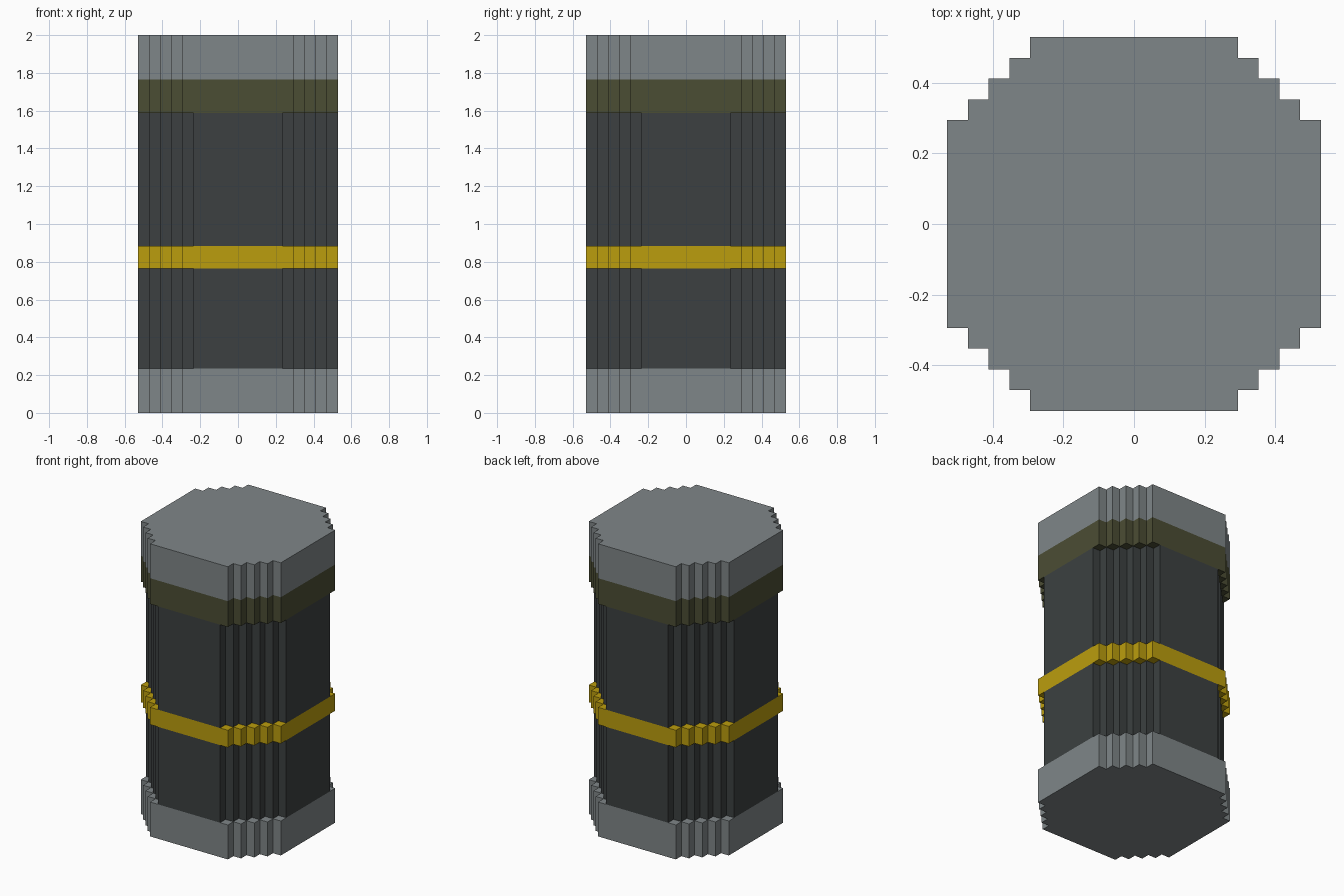
import bpy
import bmesh

cube = bpy.data.objects.get("Cube")
if cube:
    bpy.data.objects.remove(cube, do_unlink=True)

UNIT = 2 / 34  # one block of the stepped grid


def material(name, rgb):
    """Flat material from 0-255 display values."""
    linear = [((c / 255 + 0.055) / 1.055) ** 2.4 for c in rgb] + [1.0]
    mat = bpy.data.materials.new(name)
    mat.use_nodes = True
    mat.diffuse_color = linear
    mat.node_tree.nodes["Principled BSDF"].inputs["Base Color"].default_value = linear
    return mat


def stepped_outline(flat, radius=9):
    """Counter-clockwise stepped circle; flat is the half width of each straight side."""
    corner = []
    x, y = radius, flat
    while x > flat:
        corner += [(x, y), (x - 1, y)]
        x, y = x - 1, y + 1
        if y > radius:
            break
    corner = [p for p in corner if p[0] >= flat]
    if corner[-1] != (flat, radius):
        corner.append((flat, radius))
    points = []
    for _ in range(4):
        points += corner
        corner = [(-py, px) for px, py in corner]
    return points


def prism(name, flat, bottom, top, mat):
    """Extrude the stepped outline between two block heights."""
    bm = bmesh.new()
    base = bm.faces.new([bm.verts.new((x * UNIT, y * UNIT, bottom * UNIT))
                         for x, y in stepped_outline(flat)])
    new = bmesh.ops.extrude_face_region(bm, geom=[base], use_keep_orig=True)["geom"]
    verts = [v for v in new if isinstance(v, bmesh.types.BMVert)]
    bmesh.ops.translate(bm, verts=verts, vec=(0, 0, (top - bottom) * UNIT))
    bmesh.ops.recalc_face_normals(bm, faces=bm.faces)
    mesh = bpy.data.meshes.new(name)
    bm.to_mesh(mesh)
    bm.free()
    mesh.materials.append(mat)
    bpy.context.collection.objects.link(bpy.data.objects.new(name, mesh))


steel = material("steel grey", (127, 134, 136))
charcoal = material("charcoal", (60, 64, 65))
yellow = material("yellow", (187, 157, 13))
olive = material("olive", (75, 77, 52))

# Wide rings keep the full flats; the body sections have narrower ones
WIDE, NARROW = 5, 4
prism("bottom_cap", WIDE, 0, 4, steel)
prism("lower_body", NARROW, 4, 13, charcoal)
prism("middle_band", WIDE, 13, 15, yellow)
prism("upper_body", NARROW, 15, 27, charcoal)
prism("upper_band", WIDE, 27, 30, olive)
prism("top_cap", WIDE, 30, 34, steel)
